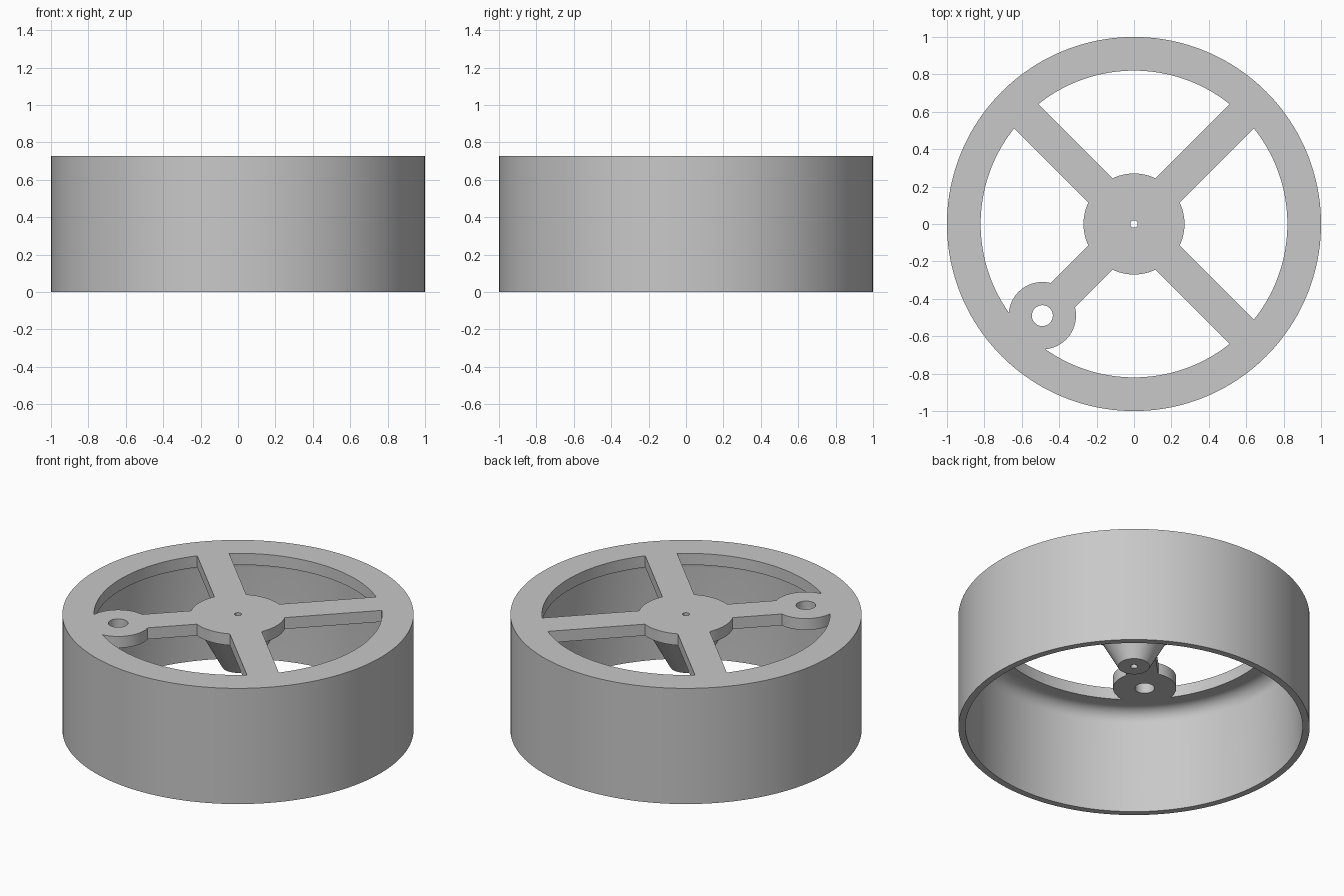
import bpy, bmesh, math
from mathutils import Matrix, Vector

cube = bpy.data.objects.get("Cube")
if cube:
    bpy.data.objects.remove(cube, do_unlink=True)

TOP = 0.727            # height of the drum
DECK = 0.655           # underside of rim, spokes and hub
WALL = 0.96            # inner radius of the wall
RIM = 0.82             # inner radius of the rim
FILLET = 0.08
BOSS = Vector((-0.49, -0.49, 0))

grey = bpy.data.materials.new("plain_grey")
grey.use_nodes = True
colour = (0.58, 0.58, 0.58, 1)
grey.diffuse_color = colour
grey.node_tree.nodes["Principled BSDF"].inputs["Base Color"].default_value = colour


def add_object(name, bm):
    bmesh.ops.recalc_face_normals(bm, faces=bm.faces)
    mesh = bpy.data.meshes.new(name)
    bm.to_mesh(mesh)
    bm.free()
    mesh.materials.append(grey)
    obj = bpy.data.objects.new(name, mesh)
    bpy.context.collection.objects.link(obj)
    return obj


def lathe(name, profile, segments, centre=Vector((0, 0, 0))):
    """Turn a closed (radius, z) profile into a ring."""
    bm = bmesh.new()
    rings = []
    for i in range(segments):
        a = math.tau * i / segments
        rings.append([bm.verts.new(centre + Vector((r * math.cos(a), r * math.sin(a), z)))
                      for r, z in profile])
    n = len(profile)
    for i in range(segments):
        p, q = rings[i], rings[(i + 1) % segments]
        for j in range(n):
            k = (j + 1) % n
            bm.faces.new((p[j], q[j], q[k], p[k]))
    return add_object(name, bm)


def box(name, size, centre, angle):
    bm = bmesh.new()
    bmesh.ops.create_cube(bm, size=1)
    bm.transform(Matrix.Rotation(angle, 4, 'Z') @ Matrix.Translation(centre)
                 @ Matrix.Diagonal((*size, 1)))
    return add_object(name, bm)


def cylinder(name, radius, z0, z1, centre, segments):
    bm = bmesh.new()
    bmesh.ops.create_cone(bm, cap_ends=True, segments=segments, radius1=radius,
                          radius2=radius, depth=z1 - z0)
    bm.transform(Matrix.Translation(centre + Vector((0, 0, (z0 + z1) / 2))))
    return add_object(name, bm)


def combine(target, part, operation):
    mod = target.modifiers.new(part.name, 'BOOLEAN')
    mod.operation = operation
    mod.solver = 'EXACT'
    mod.object = part
    bpy.context.view_layer.objects.active = target
    bpy.ops.object.modifier_apply(modifier=mod.name)
    bpy.data.objects.remove(part, do_unlink=True)


# Drum wall with a flat rim, filleted underneath
fillet = [(WALL - FILLET + FILLET * math.cos(t), DECK - FILLET + FILLET * math.sin(t))
          for t in (math.pi / 2 * i / 8 for i in range(9))]
wheel = lathe("wheel_drum", [(1, 0), (1, TOP), (RIM, TOP), (RIM, DECK)]
              + fillet[::-1] + [(WALL, 0)], 160)

# Hub disc with a tapered, bored stem below
hub = lathe("hub", [(0.02, 0.4), (0.09, 0.4), (0.23, DECK), (0.27, DECK),
                    (0.27, TOP), (0.02, TOP)], 64)

# Four diagonal spokes joining hub and rim
inner, outer = 0.18, 0.89
spokes = [box(f"spoke_{i + 1}", (outer - inner, 0.184, TOP - DECK),
              Vector(((inner + outer) / 2, 0, (TOP + DECK) / 2)),
              math.pi / 4 + i * math.pi / 2) for i in range(4)]

# Round boss on one spoke, then its through hole
boss = cylinder("boss", 0.18, DECK, TOP, BOSS, 64)
for part in [*spokes, hub, boss]:
    combine(wheel, part, 'UNION')
hole = cylinder("boss_hole_cutter", 0.056, 0.5, 0.9, BOSS, 40)
hole.hide_render = True
combine(wheel, hole, 'DIFFERENCE')

# Smooth curved walls, crisp edges
bpy.ops.object.select_all(action='DESELECT')
wheel.select_set(True)
bpy.context.view_layer.objects.active = wheel
bpy.ops.object.shade_smooth_by_angle(angle=math.radians(30))
